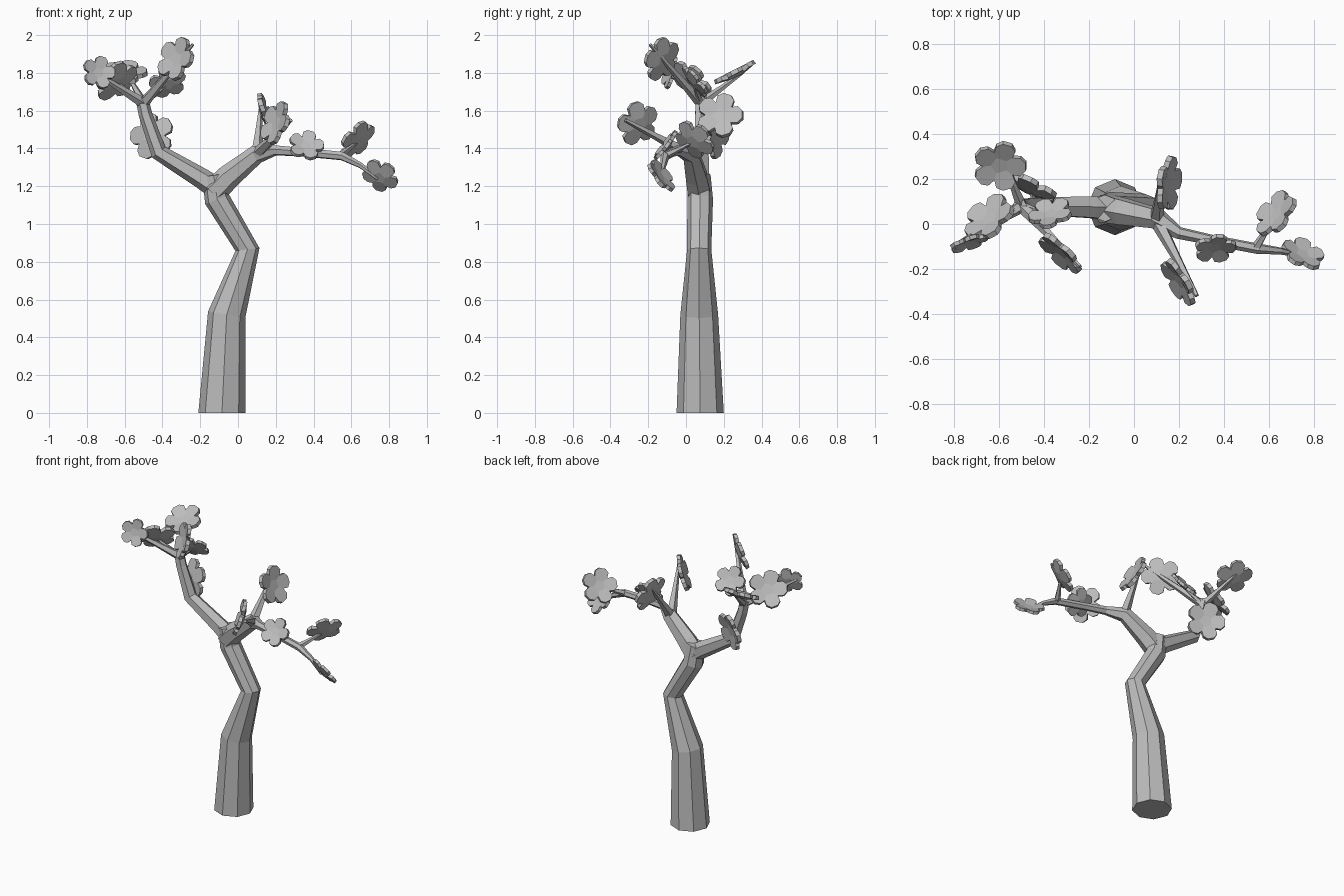
import bpy, bmesh, math
from mathutils import Vector, Quaternion

cube = bpy.data.objects.get("Cube")
if cube:
    bpy.data.objects.remove(cube, do_unlink=True)

# One plain grey for the whole tree
grey = bpy.data.materials.new("plain_grey")
grey.use_nodes = True
colour = (0.5, 0.5, 0.5, 1)
grey.diffuse_color = colour
grey.node_tree.nodes["Principled BSDF"].inputs["Base Color"].default_value = colour


def finish(bm, name):
    bmesh.ops.recalc_face_normals(bm, faces=bm.faces)
    mesh = bpy.data.meshes.new(name)
    bm.to_mesh(mesh)
    bm.free()
    mesh.materials.append(grey)
    obj = bpy.data.objects.new(name, mesh)
    bpy.context.collection.objects.link(obj)
    return obj


def limb(name, path, sides=6):
    """Tapered faceted tube through (x, y, z, radius) stations."""
    pts = [Vector(p[:3]) for p in path]
    bm = bmesh.new()
    rings = []
    turn = Quaternion()
    for i, p in enumerate(pts):
        ahead = (pts[min(i + 1, len(pts) - 1)] - p).normalized()
        behind = (p - pts[max(i - 1, 0)]).normalized()
        tangent = (ahead + behind).normalized()
        if name == "trunk" and i == 0:
            tangent = Vector((0, 0, 1))
        turn = (turn @ Vector((0, 0, 1))).rotation_difference(tangent) @ turn
        ring = []
        for k in range(sides):
            a = math.tau * k / sides
            offset = Vector((math.cos(a), math.sin(a), 0)) * path[i][3]
            ring.append(bm.verts.new(p + turn @ offset))
        rings.append(ring)
    for low, high in zip(rings, rings[1:]):
        for k in range(sides):
            n = (k + 1) % sides
            bm.faces.new((low[k], low[n], high[n], high[k]))
    bm.faces.new(rings[0][::-1])
    bm.faces.new(rings[-1])
    return finish(bm, name)


def flower(name, centre, facing, r):
    """Five petals around a pentagon, slightly cupped towards facing."""
    bm = bmesh.new()

    def vert(deg, dist, lift):
        a = math.radians(deg)
        return bm.verts.new((r * dist * math.cos(a), r * dist * math.sin(a), r * lift))

    heart = [vert(72 * i - 36, 0.34, 0) for i in range(5)]
    notch = [vert(72 * i - 36, 0.62, 0.07) for i in range(5)]
    bm.faces.new(heart)
    for i in range(5):
        n = (i + 1) % 5
        edge = [vert(72 * i + d, dist, 0.14) for d, dist in
                ((-25, 0.88), (-10, 1.0), (10, 1.0), (25, 0.88))]
        bm.faces.new([heart[i], notch[i], *edge, notch[n], heart[n]])
    obj = finish(bm, name)
    obj.location = centre
    obj.rotation_mode = 'QUATERNION'
    obj.rotation_quaternion = Vector(facing).to_track_quat('Z', 'Y')
    thick = obj.modifiers.new("petal_thickness", 'SOLIDIFY')
    thick.thickness = 0.2 * r
    thick.offset = 0


# Trunk and the two main boughs
limb("trunk", [(-0.085, 0.075, 0, 0.125), (-0.06, 0.07, 0.52, 0.1),
               (0.05, 0.07, 0.865, 0.064), (-0.11, 0.075, 1.13, 0.068),
               (-0.13, 0.07, 1.26, 0.06)], 8)
limb("right_bough", [(-0.1, 0.07, 1.18, 0.06), (-0.19, 0.075, 1.24, 0.055),
                     (-0.42, 0.08, 1.38, 0.045), (-0.49, 0.08, 1.58, 0.036),
                     (-0.51, 0.08, 1.67, 0.034)])
limb("left_bough", [(-0.13, 0.07, 1.17, 0.07), (-0.05, 0.055, 1.25, 0.065),
                    (0.1, 0.025, 1.37, 0.05), (0.2, -0.04, 1.39, 0.028),
                    (0.34, -0.07, 1.38, 0.024), (0.55, -0.11, 1.36, 0.024),
                    (0.65, -0.12, 1.31, 0.016), (0.74, -0.14, 1.24, 0.01)])

# Twigs: name, start, end, starting radius
right_fork = (-0.5, 0.08, 1.64)
left_fork = (0.1, 0.02, 1.37)
for name, start, end, r in [
    ("outer_twig", right_fork, (-0.79, -0.09, 1.82), 0.03),
    ("side_twig", right_fork, (-0.64, 0.02, 1.75), 0.022),
    ("top_twig", right_fork, (-0.24, -0.19, 1.95), 0.03),
    ("inner_twig", right_fork, (-0.37, 0.04, 1.74), 0.02),
    ("rear_twig", right_fork, (-0.59, 0.3, 1.8), 0.026),
    ("low_twig", (-0.44, 0.08, 1.43), (-0.46, 0.15, 1.47), 0.02),
    ("back_twig", left_fork, (0.12, 0.2, 1.62), 0.035),
    ("front_twig", left_fork, (0.28, -0.32, 1.55), 0.035),
    ("middle_twig", (0.33, -0.07, 1.37), (0.36, -0.1, 1.41), 0.016),
    ("end_twig", (0.54, -0.11, 1.36), (0.64, 0.05, 1.44), 0.022),
]:
    a, b = Vector(start), Vector(end)
    mid = a.lerp(b, 0.5)
    limb(name, [(*a, r), (*mid, 0.6 * r), (*b, 0.3 * r)], 5)

# Flowers: name, centre, facing, radius
for name, centre, facing, r in [
    ("outer", (-0.74, -0.075, 1.8), (0.3, -0.9, 0.25), 0.09),
    ("side", (-0.64, 0.02, 1.75), (-0.5, 0.6, 0.6), 0.125),
    ("top", (-0.32, -0.12, 1.87), (-0.65, -0.7, 0.3), 0.12),
    ("inner", (-0.37, 0.04, 1.745), (-0.2, 0.75, 0.6), 0.1),
    ("rear", (-0.6, 0.265, 1.79), (0, -0.45, 0.88), 0.12),
    ("low", (-0.46, 0.15, 1.47), (0.42, 0.85, -0.2), 0.125),
    ("back", (0.14, 0.18, 1.57), (0.88, -0.1, 0.35), 0.125),
    ("front", (0.21, -0.25, 1.53), (-0.8, -0.5, 0.3), 0.12),
    ("middle", (0.36, -0.1, 1.41), (0.1, -0.78, 0.6), 0.095),
    ("end", (0.64, 0.04, 1.44), (-0.65, 0.5, 0.55), 0.115),
    ("tip", (0.75, -0.14, 1.25), (0.34, 0.72, 0.56), 0.1),
]:
    flower(name + "_flower", centre, facing, r)
